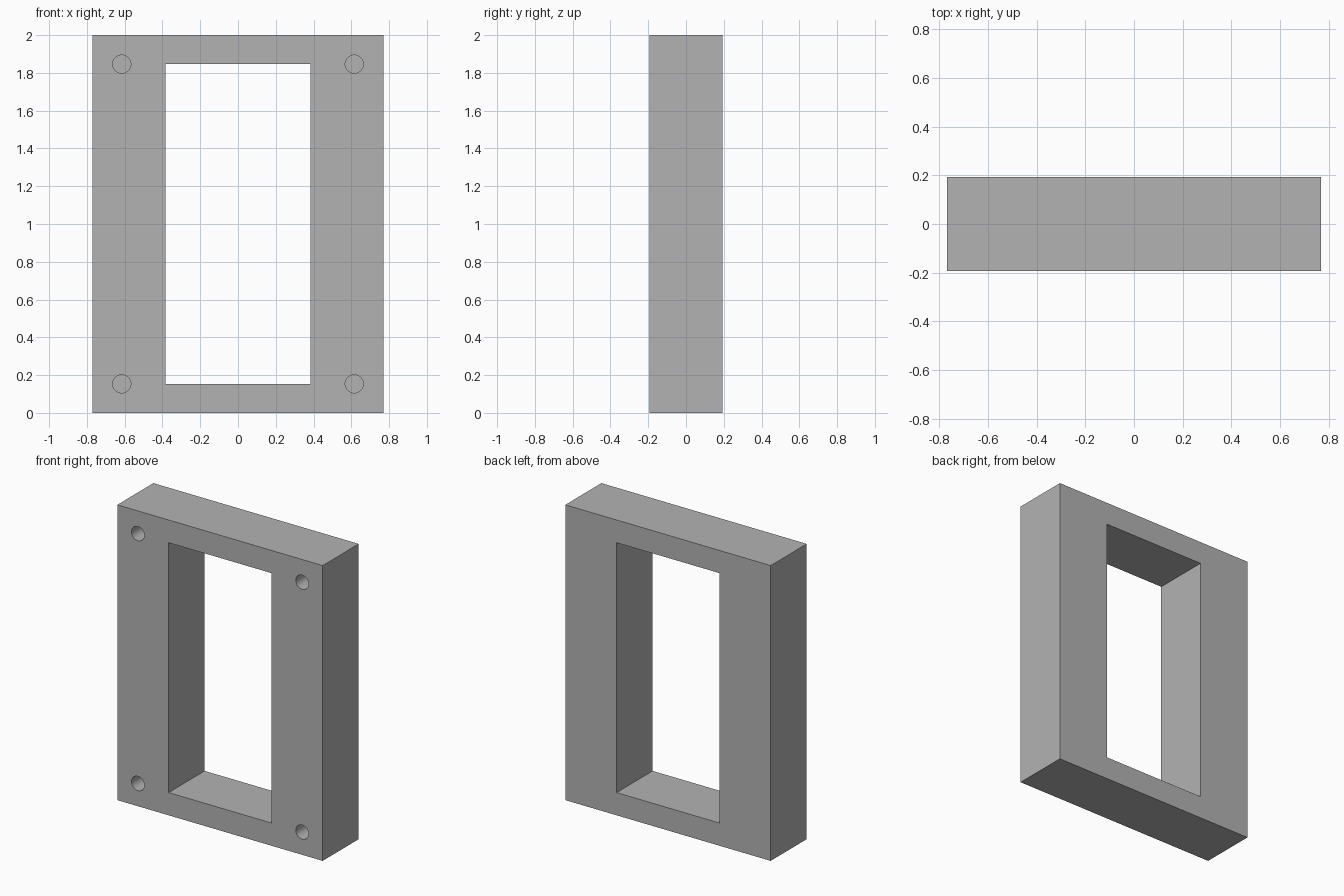
import bpy
import math

cube = bpy.data.objects.get("Cube")
if cube:
    bpy.data.objects.remove(cube, do_unlink=True)

# The design is laid out on a 26-unit-high module
U = 2 / 26
WIDTH, DEPTH, HEIGHT = 20 * U, 5 * U, 26 * U
HOLE_RADIUS, HOLE_DEPTH = 0.625 * U, 4 * U

grey = bpy.data.materials.new("plain grey")
grey.use_nodes = True
colour = (0.45, 0.45, 0.45, 1)
grey.diffuse_color = colour
grey.node_tree.nodes["Principled BSDF"].inputs["Base Color"].default_value = colour


def block(name, size):
    bpy.ops.mesh.primitive_cube_add(size=1, location=(0, 0, HEIGHT / 2))
    obj = bpy.context.object
    obj.name = name
    obj.scale = size
    bpy.ops.object.transform_apply(location=False, rotation=False, scale=True)
    obj.data.materials.append(grey)
    return obj


def cut(target, cutter):
    cutter.hide_render = True
    mod = target.modifiers.new("cut", "BOOLEAN")
    mod.operation = "DIFFERENCE"
    mod.solver = "EXACT"
    mod.object = cutter
    bpy.context.view_layer.objects.active = target
    bpy.ops.object.modifier_apply(modifier=mod.name)
    bpy.data.objects.remove(cutter, do_unlink=True)


# Rectangular frame with a through opening
frame = block("frame", (WIDTH, DEPTH, HEIGHT))
cut(frame, block("opening_cutter", (10 * U, DEPTH * 2, 22 * U)))

# Blind screw holes in the front corners
for sx in (-1, 1):
    for sz in (-1, 1):
        bpy.ops.mesh.primitive_cylinder_add(
            vertices=48, radius=HOLE_RADIUS, depth=HOLE_DEPTH * 2,
            location=(sx * 8 * U, -DEPTH / 2, HEIGHT / 2 + sz * 11 * U),
            rotation=(math.pi / 2, 0, 0))
        hole = bpy.context.object
        hole.name = "hole_cutter"
        hole.data.materials.append(grey)
        cut(frame, hole)

# Smooth bores with crisp edges
bpy.ops.object.select_all(action="DESELECT")
frame.select_set(True)
bpy.context.view_layer.objects.active = frame
bpy.ops.object.shade_smooth_by_angle(angle=math.radians(30))
